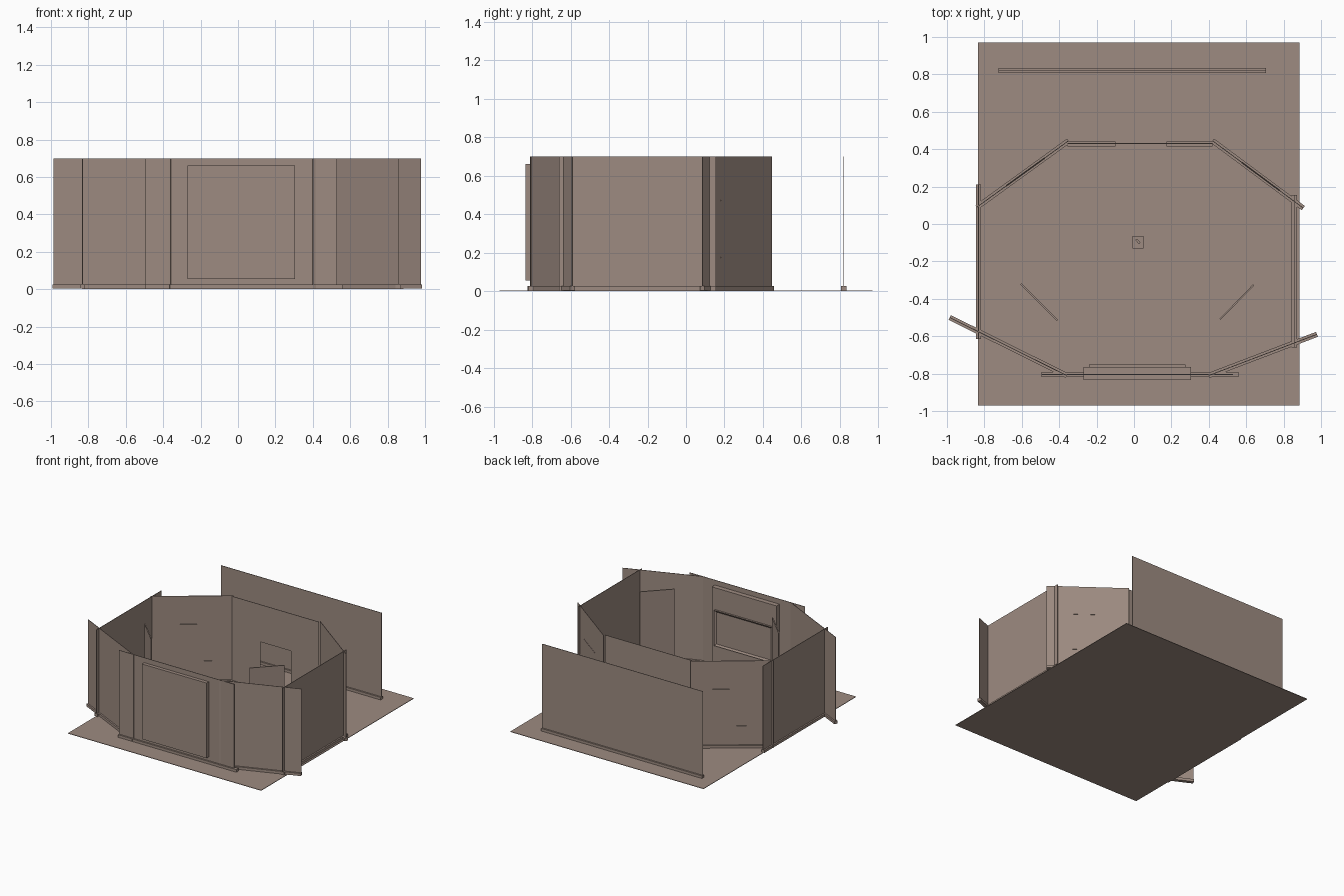
import bpy, bmesh, math
from mathutils import Vector

cube = bpy.data.objects.get("Cube")
if cube:
    bpy.data.objects.remove(cube)

# One warm taupe colour everywhere
taupe = bpy.data.materials.new("warm_taupe")
taupe.use_nodes = True
colour = (0.34, 0.26, 0.22, 1)
taupe.diffuse_color = colour
taupe.node_tree.nodes["Principled BSDF"].inputs["Base Color"].default_value = colour

HEIGHT = 0.7
SKIRT = 0.025


def finish(name, bm):
    mesh = bpy.data.meshes.new(name)
    bm.to_mesh(mesh)
    bm.free()
    mesh.materials.append(taupe)
    ob = bpy.data.objects.new(name, mesh)
    bpy.context.collection.objects.link(ob)
    return ob


def box(name, lo, hi):
    bm = bmesh.new()
    bmesh.ops.create_cube(bm, size=1)
    lo, hi = Vector(lo), Vector(hi)
    bmesh.ops.scale(bm, vec=hi - lo, verts=bm.verts)
    bmesh.ops.translate(bm, vec=(lo + hi) / 2, verts=bm.verts)
    return finish(name, bm)


def slab(name, p, q, z0, z1, thick):
    """Upright slab following the plan line p-q."""
    p, q = Vector(p), Vector(q)
    d = q - p
    ob = box(name, (-d.length / 2, -thick / 2, z0), (d.length / 2, thick / 2, z1))
    mid = (p + q) / 2
    ob.location = (mid.x, mid.y, 0)
    ob.rotation_euler.z = math.atan2(d.y, d.x)
    return ob


# Floor
box("floor", (-0.835, -0.97, 0), (0.885, 0.97, 0.004))

# Walls with skirting boards
walls = {
    "front": ((-0.495, -0.805), (0.53, -0.805)),
    "front_right": ((-0.985, -0.5), (-0.36, -0.81)),
    "front_left": ((0.4, -0.81), (0.978, -0.59)),
    "right_side": ((-0.832, -0.615), (-0.832, 0.21)),
    "left_side": ((0.857, -0.66), (0.857, 0.155)),
    "back_right": ((-0.84, 0.09), (-0.35, 0.445)),
    "back_left": ((0.42, 0.445), (0.905, 0.085)),
    "rear_screen": ((-0.725, 0.82), (0.705, 0.82)),
}
for name, (p, q) in walls.items():
    slab(name + "_wall", p, q, 0.004, HEIGHT, 0.004)
    slab(name + "_skirting", p, q, 0.004, SKIRT, 0.028)
box("front_skirting_end", (0.53, -0.819, 0.004), (0.56, -0.791, SKIRT))

# Back wall with a doorway
door = (-0.1, 0.173)
for name, a, b in (("right", -0.355, door[0]), ("left", door[1], 0.42)):
    slab("back_wall_" + name, (a, 0.43), (b, 0.43), 0.004, HEIGHT, 0.004)
    slab("back_skirting_" + name, (a, 0.428), (b, 0.428), 0.004, SKIRT, 0.026)
slab("doorway_header", (door[0], 0.43), (door[1], 0.43), 0.4, HEIGHT, 0.004)

# Large panel through the front wall
box("front_panel", (-0.27, -0.835, 0.055), (0.305, -0.765, 0.66))

# Inner panel with a recessed face
inner = box("inner_panel", (-0.24, -0.765, 0.2), (0.275, -0.75, 0.485))
bm = bmesh.new()
bm.from_mesh(inner.data)
bm.faces.ensure_lookup_table()
face = max(bm.faces, key=lambda f: f.calc_center_median().y)
bmesh.ops.inset_region(bm, faces=[face], thickness=0.02, depth=0)
bmesh.ops.translate(bm, vec=(0, -0.01, 0), verts=face.verts)
bm.to_mesh(inner.data)
bm.free()

# Free-standing diagonal screens
slab("right_screen", (-0.605, -0.32), (-0.41, -0.515), 0.004, HEIGHT, 0.008)
slab("left_screen", (0.46, -0.51), (0.64, -0.325), 0.004, HEIGHT, 0.008)

# Thin rails on the diagonal back walls
for z in (0.175, 0.47):
    for name in ("back_right", "back_left"):
        p, q = (Vector(v) for v in walls[name])
        slab(name + "_rail", p.lerp(q, 0.32), p.lerp(q, 0.74), z - 0.003, z + 0.003, 0.008)

# Small centre stand
box("centre_base", (-0.008, -0.13, 0.004), (0.05, -0.065, 0.02))
slab("centre_pin", (0.012, -0.082), (0.03, -0.104), 0.02, 0.03, 0.012)
